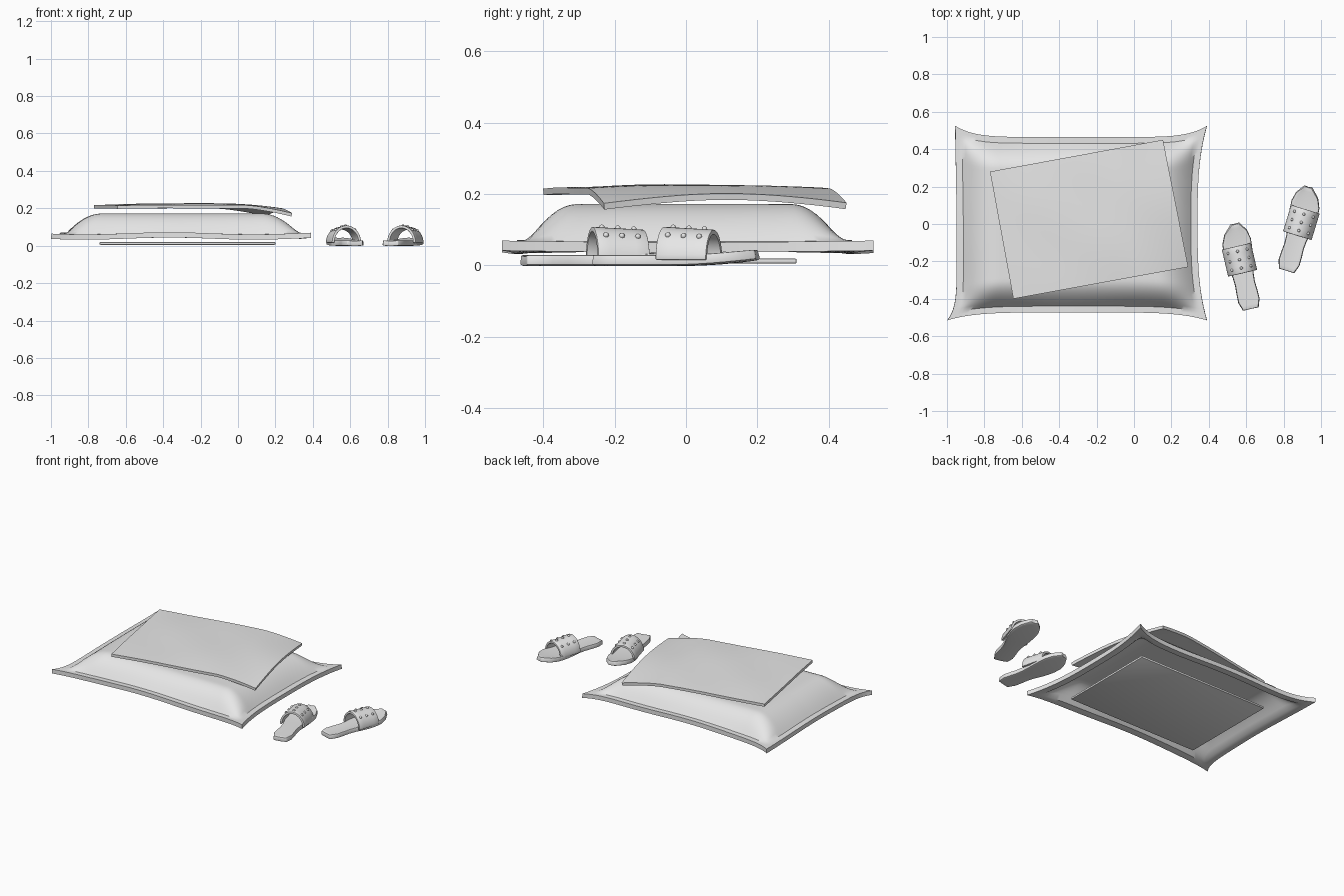
import bpy, bmesh
from math import sin, cos, pi, radians
from mathutils import Matrix

if "Cube" in bpy.data.objects:
    bpy.data.objects.remove(bpy.data.objects["Cube"], do_unlink=True)

GREY = (0.8, 0.8, 0.8, 1.0)
cloth = bpy.data.materials.new("plain_grey")
cloth.use_nodes = True
cloth.diffuse_color = GREY
cloth.node_tree.nodes["Principled BSDF"].inputs["Base Color"].default_value = GREY


def clamp(t):
    return max(0.0, min(1.0, t))


def lerp(a, b, t):
    return a + (b - a) * t


def finish(name, bm, place=None, thickness=0, bevel=0):
    """Turn a bmesh into a shaded object, applying its modifiers."""
    mesh = bpy.data.meshes.new(name)
    bm.to_mesh(mesh)
    bm.free()
    mesh.materials.append(cloth)
    ob = bpy.data.objects.new(name, mesh)
    bpy.context.collection.objects.link(ob)
    bpy.ops.object.select_all(action='DESELECT')
    ob.select_set(True)
    bpy.context.view_layer.objects.active = ob
    if thickness:
        mod = ob.modifiers.new("thickness", 'SOLIDIFY')
        mod.thickness = thickness
        mod.offset = -1
        bpy.ops.object.modifier_apply(modifier=mod.name)
    if bevel:
        mod = ob.modifiers.new("soft_edge", 'BEVEL')
        mod.width = bevel
        mod.segments = 2
        mod.limit_method = 'ANGLE'
        mod.angle_limit = radians(50)
        bpy.ops.object.modifier_apply(modifier=mod.name)
    bpy.ops.object.shade_smooth_by_angle(angle=radians(40))
    if place:
        ob.matrix_world = place
    return ob


def sheet(name, nu, nv, surface, thickness, place=None, bevel=0):
    """Thick sheet over u, v in -1..1; the surface function gives its top."""
    bm = bmesh.new()
    rows = [[bm.verts.new(surface(2 * i / nu - 1, 2 * j / nv - 1))
             for i in range(nu + 1)] for j in range(nv + 1)]
    for low, high in zip(rows, rows[1:]):
        for i in range(nu):
            bm.faces.new((low[i], low[i + 1], high[i + 1], high[i]))
    return finish(name, bm, place, thickness, bevel)


# Cushion: hollow puffed shell with a flat rim and flared corners
def cushion(u, v):
    left = -0.948 - (0.05 * v ** 8 if v < 0 else 0.008 * v)
    right = 0.34 + 0.05 * abs(v) ** 3
    front = -0.473 - 0.042 * abs(u) ** 5
    back = 0.465 + 0.06 * abs(u) ** 7
    s, t = (u + 1) / 2, (v + 1) / 2
    x, y = lerp(left, right, s), lerp(front, back, t)
    side = min(x - left, right - x)
    end = min(y - front, back - y)
    rise_x = 1 - (1 - clamp((side - 0.035) / 0.19)) ** 2
    rise_y = 1 - (1 - clamp((end - 0.035) / 0.14)) ** 2
    puff = rise_x * rise_y
    ripple = 0.006 * sin(7 * x + 1) * cos(6 * y) * (1 - puff)
    return x, y, 0.066 + ripple + 0.106 * puff


sheet("cushion", 72, 56, cushion, 0.028)


# Blanket: turned rectangle lying on the cushion, drooping on one side
def blanket(u, v):
    s, t = (u + 1) / 2, (v + 1) / 2
    x = lerp(lerp(-0.645, 0.29, s), lerp(-0.77, 0.155, s), t)
    y = lerp(lerp(-0.40, -0.23, s), lerp(0.28, 0.45, s), t)
    droop = 0.042 * clamp((s - 0.72) / 0.28) ** 1.5 * (0.4 + 0.6 * v * v)
    hump = 0.010 * (1 - u * u) * (1 - v * v)
    wrinkle = 0.002 * sin(9 * x + 4 * y) * sin(11 * y)
    return x, y, 0.217 + hump + wrinkle - droop


sheet("blanket", 40, 30, blanket, 0.018)

# Base board under the cushion
bm = bmesh.new()
bmesh.ops.create_cube(bm, size=1, matrix=Matrix.Translation((-0.27, -0.015, 0.012))
                      @ Matrix.Diagonal((0.94, 0.65, 0.014, 1)))
finish("base_board", bm, bevel=0.004)

# Half widths of the sole from heel to toe, evenly spaced
SOLE = (0.040, 0.056, 0.055, 0.052, 0.055, 0.064, 0.072, 0.077, 0.076, 0.060, 0.018)


def sole_width(v):
    f = (v + 1) / 2 * (len(SOLE) - 1)
    i = min(int(f), len(SOLE) - 2)
    return lerp(SOLE[i], SOLE[i + 1], f - i)


def slipper(label, side, x, y, turn):
    place = Matrix.Translation((x, y, 0)) @ Matrix.Rotation(radians(turn), 4, 'Z')

    def sole(u, v):
        toe = clamp(v) ** 2
        return (u * sole_width(v) + side * 0.02 * toe, 0.23 * v,
                0.029 + 0.016 * toe - 0.003 * (1 - u * u))

    def strap(u, v):
        a = pi * (u + 1) / 2
        return -0.08 * cos(a), 0.04 + 0.074 * v, 0.016 + (0.088 - 0.004 * v) * sin(a)

    sheet(label + "_sole", 8, 20, sole, 0.028, place, bevel=0.005)
    sheet(label + "_strap", 20, 4, strap, 0.014, place, bevel=0.003)

    # Studs on the strap
    studs = bmesh.new()
    for a in (-0.45, 0, 0.45):
        for v in (-0.62, 0, 0.62):
            spot = Matrix.Translation(strap(a, v))
            bmesh.ops.create_uvsphere(studs, u_segments=10, v_segments=6,
                                      radius=0.008, matrix=spot)
    finish(label + "_studs", studs, place)


slipper("near_slipper", 1, 0.573, -0.23, 13)
slipper("far_slipper", -1, 0.883, -0.03, -17)
